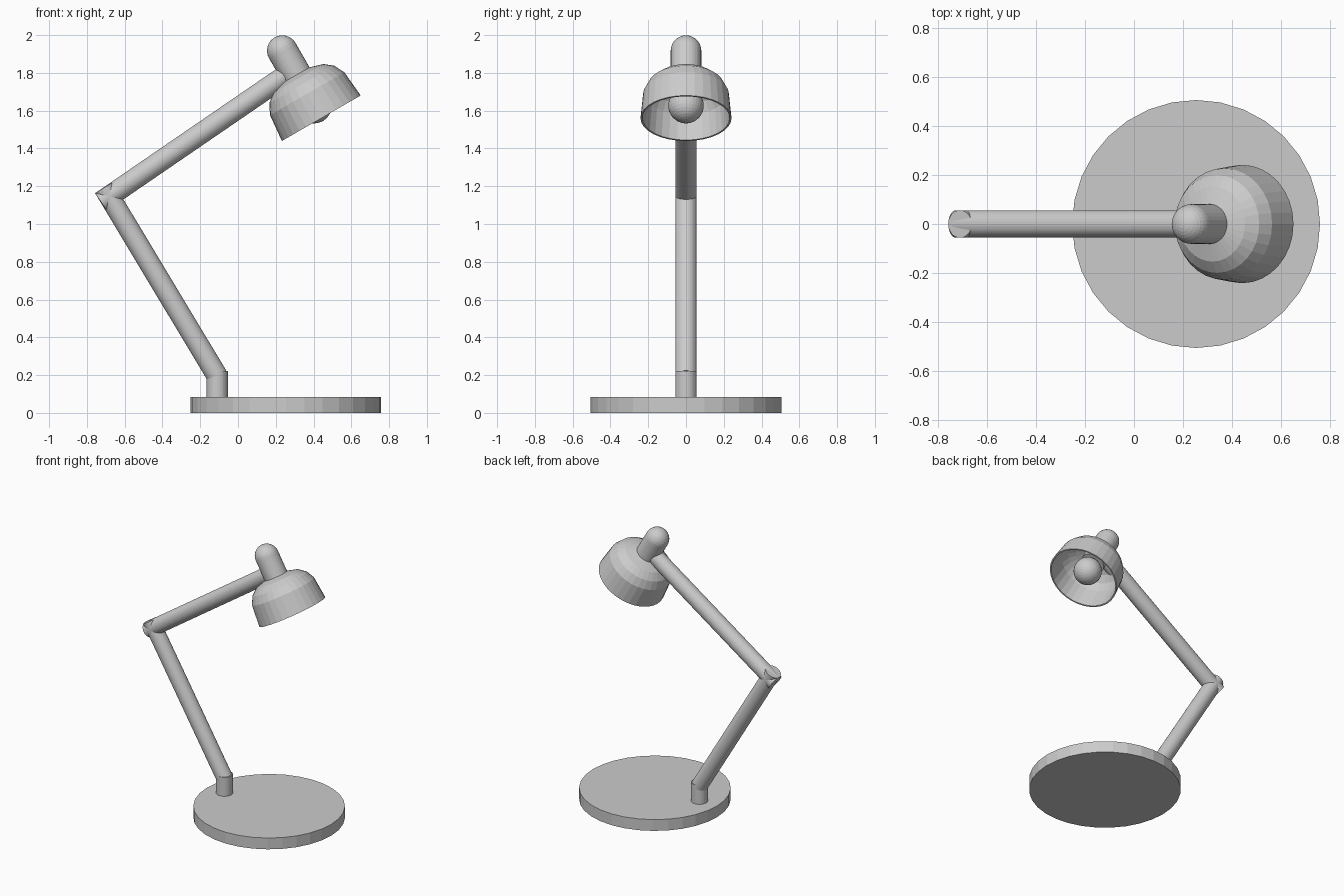
import bpy
import bmesh
import math
from mathutils import Vector

if "Cube" in bpy.data.objects:
    bpy.data.objects.remove(bpy.data.objects["Cube"])

SIDES = 32
AXIS = Vector((-0.5, 0, 0.866)).normalized()   # lamp head points up and back
RIM = Vector((0.441, 0, 1.56))                 # centre of the shade opening


def rod(name, start, end, radius):
    start, end = Vector(start), Vector(end)
    d = end - start
    bpy.ops.mesh.primitive_cylinder_add(vertices=SIDES, radius=radius, depth=d.length,
                                        location=(start + end) / 2)
    ob = bpy.context.object
    ob.name = name
    ob.rotation_euler = (0, math.atan2(d.x, d.z), 0)
    return ob


def ball(name, along, radius):
    bpy.ops.mesh.primitive_uv_sphere_add(segments=SIDES, ring_count=16, radius=radius,
                                         location=RIM + AXIS * along,
                                         rotation=(0, math.radians(-30), 0))
    bpy.context.object.name = name


def lathe(name, profile):
    bm = bmesh.new()
    verts = [bm.verts.new((r, 0, h)) for r, h in profile]
    edges = [bm.edges.new(pair) for pair in zip(verts, verts[1:])]
    bmesh.ops.spin(bm, geom=verts + edges, cent=(0, 0, 0), axis=(0, 0, 1),
                   angle=math.tau, steps=SIDES)
    bmesh.ops.remove_doubles(bm, verts=bm.verts, dist=0.0005)
    bmesh.ops.recalc_face_normals(bm, faces=bm.faces)
    mesh = bpy.data.meshes.new(name)
    bm.to_mesh(mesh)
    bm.free()
    ob = bpy.data.objects.new(name, mesh)
    bpy.context.collection.objects.link(ob)
    return ob


# Base disc and the short post on it
rod("base", (0.253, 0, 0), (0.253, 0, 0.083), 0.505)
rod("post", (-0.11, 0, 0.07), (-0.11, 0, 0.222), 0.056)

# Two jointed arms
rod("lower_arm", (-0.11, 0, 0.195), (-0.709, 0, 1.192), 0.056)
rod("upper_arm", (-0.725, 0, 1.117), (0.294, 0, 1.815), 0.056)

# Neck with round cap, and bulb
rod("neck", RIM + AXIS * 0.16, RIM + AXIS * 0.413, 0.081)
ball("neck_cap", 0.413, 0.081)
ball("bulb", 0.077, 0.094)

# Thin bell-shaped shade: outer wall up, inner wall back down
shade = lathe("shade", [
    (0.241, 0), (0.227, 0.15), (0.199, 0.206), (0.153, 0.243), (0.075, 0.266),
    (0.075, 0.256), (0.147, 0.234), (0.191, 0.199), (0.217, 0.147), (0.231, 0), (0.241, 0)])
shade.location = RIM
shade.rotation_euler = (0, math.radians(-30), 0)
